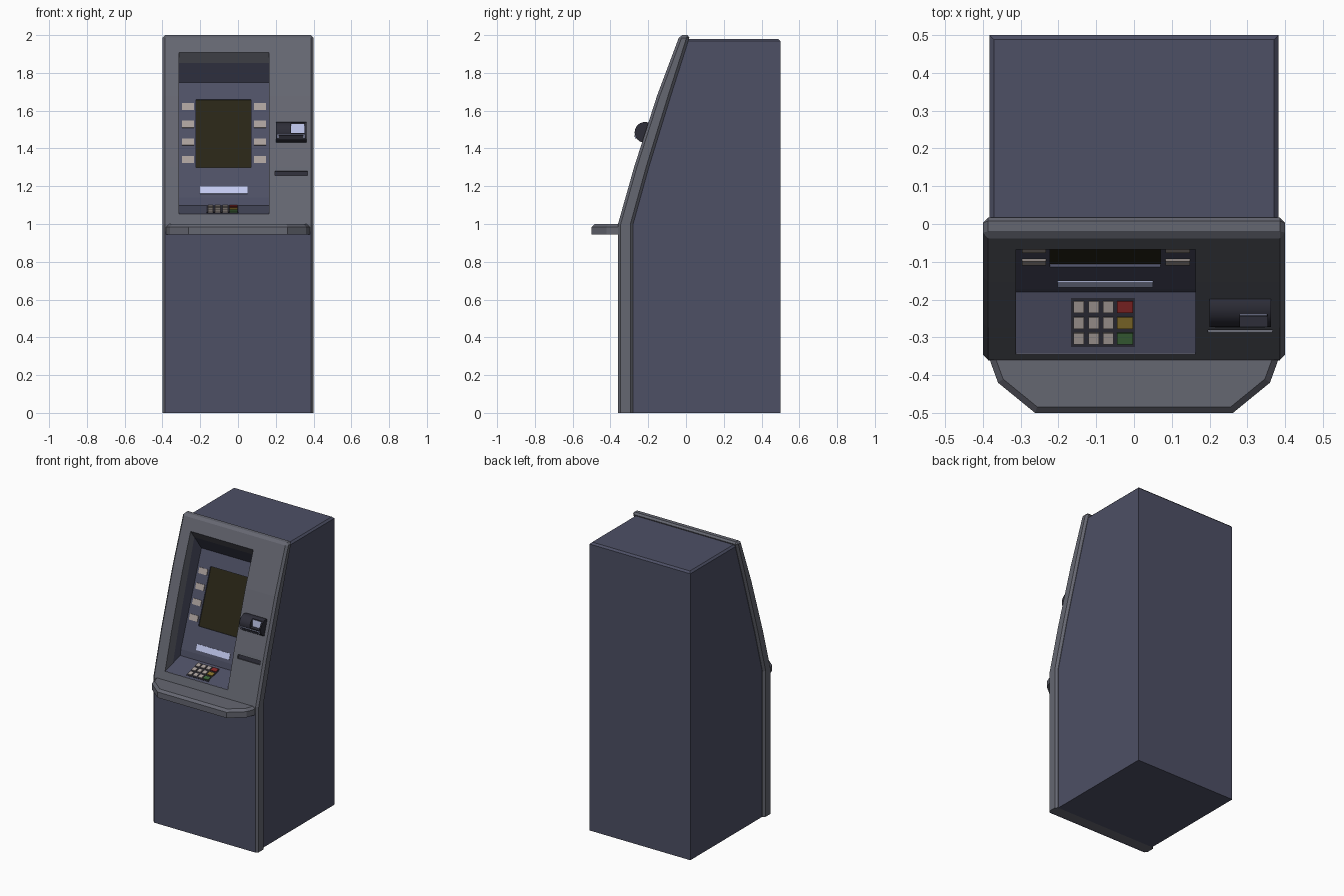
import bpy, bmesh, math
from mathutils import Vector

if "Cube" in bpy.data.objects:
    bpy.data.objects.remove(bpy.data.objects["Cube"])

COL = {
    "blue": (0.075, 0.08, 0.13), "grey": (0.13, 0.135, 0.165), "dark": (0.027, 0.027, 0.04),
    "screen": (0.022, 0.019, 0.008), "beige": (0.40, 0.35, 0.33), "light": (0.55, 0.60, 0.88),
    "red": (0.24, 0.02, 0.02), "yellow": (0.24, 0.16, 0.025), "green": (0.045, 0.13, 0.04),
}
MATS = {}


def mat(name):
    if name not in MATS:
        MATS[name] = bpy.data.materials.new(name)
        MATS[name].diffuse_color = (*COL[name], 1)
    return MATS[name]


def extrude(name, pts, vec, color=None, bevel=0, pick=None):
    """Extrude a flat outline; optionally chamfer the sharp edges chosen by pick."""
    bm = bmesh.new()
    face = bm.faces.new([bm.verts.new(p) for p in pts])
    ext = bmesh.ops.extrude_face_region(bm, geom=[face], use_keep_orig=True)
    bmesh.ops.translate(bm, vec=vec, verts=[g for g in ext["geom"] if isinstance(g, bmesh.types.BMVert)])
    bmesh.ops.recalc_face_normals(bm, faces=bm.faces)
    if bevel:
        edges = [e for e in bm.edges if e.calc_face_angle() > 0.6 and pick(e.verts[0].co, e.verts[1].co)]
        bmesh.ops.bevel(bm, geom=edges, offset=bevel, segments=1, affect='EDGES', profile=0.5)
        bmesh.ops.recalc_face_normals(bm, faces=bm.faces)
    me = bpy.data.meshes.new(name)
    bm.to_mesh(me)
    bm.free()
    ob = bpy.data.objects.new(name, me)
    bpy.context.collection.objects.link(ob)
    if color:
        me.materials.append(mat(color))
    return ob


def prism(name, prof, x0, x1, color=None, **kw):
    return extrude(name, [(x0, y, z) for y, z in prof], (x1 - x0, 0, 0), color, **kw)


def strip(name, a, b, x0, x1, out, inn, color=None):
    """Slab lying on the (y, z) line a-b, standing out / sunk in along its normal."""
    a, b = Vector(a), Vector(b)
    d = (b - a).normalized()
    n = Vector((-d.y, d.x))
    return prism(name, [a + n * out, b + n * out, b - n * inn, a - n * inn], x0, x1, color)


def cut(ob, cutter, remove=True):
    m = ob.modifiers.new("cut", 'BOOLEAN')
    m.operation, m.solver, m.object = 'DIFFERENCE', 'EXACT', cutter
    bpy.context.view_layer.objects.active = ob
    bpy.ops.object.modifier_apply(modifier=m.name)
    if remove:
        bpy.data.objects.remove(cutter)


def panel(z):  # screen panel line
    return (-0.172 + 0.364 * (z - 1.14), z)


def tray(y):  # keypad tray line
    return (y, 1.098 + 0.285 * (y + 0.18))


def front(z):  # sloping fascia surface between its two lower kinks
    pts = [(-0.36, 1.0), (-0.275, 1.3), (-0.153, 1.68)]
    (y0, z0), (y1, z1) = pts[:2] if z < 1.3 else pts[1:]
    return (y0 + (y1 - y0) * (z - z0) / (z1 - z0), z)


# Cabinet and fascia
inner = [(-0.28, 0), (-0.28, 1.0), (-0.197, 1.3), (-0.08, 1.68)]
outer = [(-0.36, 0), (-0.36, 1.0), (-0.275, 1.3), (-0.153, 1.68)]
body = prism("cabinet", inner + [(0.012, 1.98), (0.5, 1.98), (0.5, 0)], -0.383, 0.383, "blue",
             bevel=0.012, pick=lambda a, b: min(a.z, b.z) > 1.9 and max(a.y, b.y) > 0.4)
fascia = prism("fascia", outer + [(-0.033, 2.0), (0.022, 2.0)] + inner[::-1], -0.4, 0.4, "grey",
               bevel=0.014, pick=lambda a, b: max(a.z, b.z) > 0.1)

# Recess for screen and keypad
recess = prism("recess_cutter", [(-0.5, 1.052), tray(-0.34), tray(-0.18), panel(1.14), panel(1.75),
                                 (-0.068, 1.91), (-0.5, 1.91)], -0.313, 0.163)
cut(body, recess, False)
cut(fascia, recess)
strip("keypad_tray", tray(-0.342), tray(-0.18), -0.313, 0.163, 0.001, 0.01, "blue")

# Lower door and shelf
prism("lower_door", [(-0.361, 0), (-0.361, 0.96), (-0.34, 0.96), (-0.34, 0)], -0.386, 0.386, "blue")
half = [(0.385, -0.345), (0.38, -0.365), (0.36, -0.42), (0.262, -0.5)]
outline = half + [(-x, y) for x, y in half[::-1]]
extrude("shelf", [(x, y, 0.945) for x, y in outline], (0, 0, 0.055), "grey", bevel=0.016,
        pick=lambda a, b: min(a.z, b.z) > 0.99 and min(a.y, b.y) < -0.35)

# Sunken screen
cut(body, strip("screen_cutter", panel(1.30), panel(1.66), -0.222, 0.07, 0.02, 0.012))
strip("screen", panel(1.30), panel(1.66), -0.222, 0.07, -0.008, 0.014, "screen")

# Side buttons
for side, x in (("left", -0.265), ("right", 0.116)):
    for i in range(4):
        z = 1.34 + i * 0.0935
        strip(f"{side}_button_{i + 1}", panel(z - 0.018), panel(z + 0.018), x - 0.032, x + 0.032,
              0.005, 0.005, "beige")

# Cash slot
strip("cash_slot", panel(1.16), panel(1.197), -0.202, 0.05, 0.004, 0.005, "light")

# Keypad
strip("keypad_plate", tray(-0.325), tray(-0.195), -0.167, 0.002, 0.003, 0.005, "dark")
for r, color in enumerate(("red", "yellow", "green")):
    y = -0.218 - r * 0.042
    for c in range(4):
        x, w = (-0.146 + c * 0.039, 0.014) if c < 3 else (-0.024, 0.021)
        strip(f"key_{r + 1}_{c + 1}", tray(y - 0.015), tray(y + 0.015), x - w, x + w, 0.009, 0.002,
              "beige" if c < 3 else color)

# Card reader: rounded housing with a notch and a slot
cy, cz, rad = -0.217, 1.485, 0.055
ring = [(cy + rad * math.cos(a), cz + rad * math.sin(a))
        for a in (2 * math.pi * i / 24 for i in range(24))]
reader = prism("card_reader", ring, 0.2, 0.362, "dark")
cut(reader, prism("notch_cutter", [(-0.35, 1.482), (-0.243, 1.482), (-0.238, 1.56), (-0.35, 1.56)], 0.28, 0.353))
strip("card_reader_window", (-0.243, 1.482), (-0.24, 1.528), 0.281, 0.352, 0.002, 0.004, "light")
strip("card_slot_rim", (-0.268, 1.453), (-0.272, 1.474), 0.21, 0.352, 0.001, 0.02, "light")
strip("card_slot", (-0.268, 1.457), (-0.272, 1.470), 0.215, 0.347, 0.002, 0.018, "dark")
bpy.ops.object.select_all(action='DESELECT')
reader.select_set(True)
bpy.context.view_layer.objects.active = reader
bpy.ops.object.shade_smooth_by_angle(angle=math.radians(30))

# Receipt slot
cut(fascia, strip("receipt_cutter", front(1.256), front(1.281), 0.196, 0.367, 0.02, 0.02))
strip("receipt_slot", front(1.256), front(1.281), 0.196, 0.367, -0.012, 0.022, "dark")

for m in bpy.data.materials:
    if m.users and not m.is_grease_pencil:
        m.use_nodes = True
        m.node_tree.nodes["Principled BSDF"].inputs["Base Color"].default_value = m.diffuse_color
